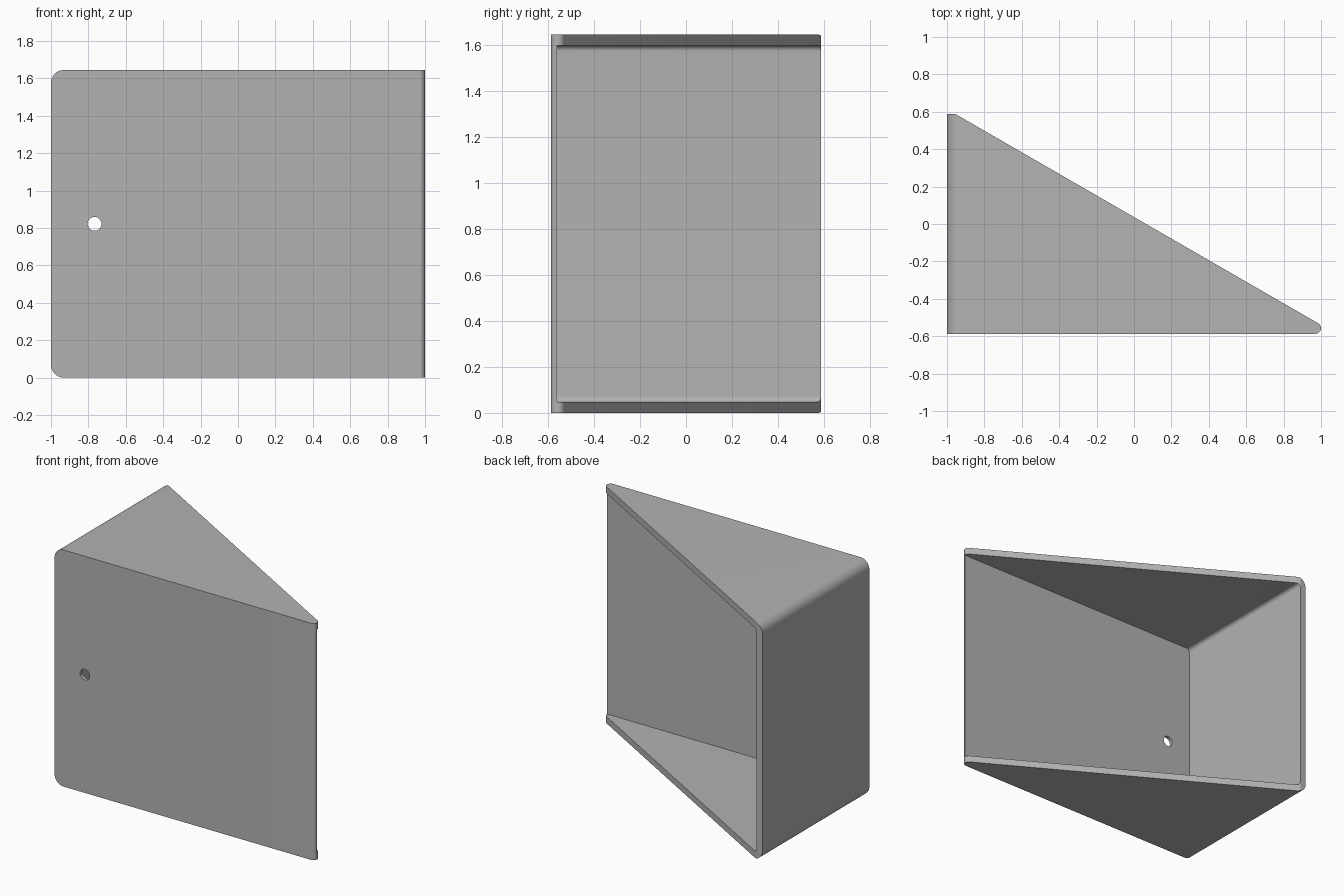
import bpy, bmesh, math
from mathutils import Vector

default = bpy.data.objects.get("Cube")
if default:
    bpy.data.objects.remove(default, do_unlink=True)

HEIGHT = 1.645
HALF_DEPTH = 0.587
WALL = 0.047
FRONT_WALL = 0.025

grey = bpy.data.materials.new("light grey")
grey.use_nodes = True
colour = (0.45, 0.45, 0.45, 1)
grey.diffuse_color = colour
grey.node_tree.nodes["Principled BSDF"].inputs["Base Color"].default_value = colour


def arc(cx, cy, radius, start, end, steps=12):
    """Points along an arc, angles in degrees."""
    angles = [math.radians(start + (end - start) * i / steps) for i in range(steps + 1)]
    return [(cx + radius * math.cos(a), cy + radius * math.sin(a)) for a in angles]


def prism(name, points, offset):
    """Extrude a closed loop of 3D points along an offset."""
    bm = bmesh.new()
    face = bm.faces.new([bm.verts.new(p) for p in points])
    grown = bmesh.ops.extrude_face_region(bm, geom=[face])
    bmesh.ops.translate(bm, vec=Vector(offset),
                        verts=[g for g in grown["geom"] if isinstance(g, bmesh.types.BMVert)])
    bmesh.ops.recalc_face_normals(bm, faces=bm.faces)
    mesh = bpy.data.meshes.new(name)
    bm.to_mesh(mesh)
    bm.free()
    mesh.materials.append(grey)
    obj = bpy.data.objects.new(name, mesh)
    bpy.context.collection.objects.link(obj)
    return obj


def channel(name, left, low, high, radius, y0, y1):
    """Block along y with its two left corners rounded."""
    loop = arc(left + radius, high - radius, radius, 90, 180)
    loop += arc(left + radius, low + radius, radius, 180, 270)
    loop += [(1.2, low), (1.2, high)]
    return prism(name, [(x, y0, z) for x, z in loop], (0, y1 - y0, 0))


def combine(target, tool, operation):
    """Apply a boolean and discard the tool."""
    tool.hide_render = True
    mod = target.modifiers.new(operation, 'BOOLEAN')
    mod.operation = operation
    mod.solver = 'EXACT'
    mod.object = tool
    bpy.ops.object.select_all(action='DESELECT')
    target.select_set(True)
    bpy.context.view_layer.objects.active = target
    bpy.ops.object.modifier_apply(modifier=mod.name)
    bpy.data.objects.remove(tool, do_unlink=True)


# Outer block with rounded left edges
shell = channel("wedge_shell", -1, 0, HEIGHT, 0.07, -0.8, 0.8)

# Wedge plan with a rounded tip
plan = [(-1.1, HALF_DEPTH), (-1.1, -HALF_DEPTH)]
plan += arc(0.97, -HALF_DEPTH + 0.03, 0.03, -90, 60)
plan += [(-0.953, HALF_DEPTH)]
combine(shell, prism("plan_cutter", [(x, y, -0.2) for x, y in plan], (0, 0, 2.2)), 'INTERSECT')

# Open cavity behind the front wall
cavity = channel("cavity_cutter", WALL - 1, WALL, HEIGHT - WALL, 0.025,
                 FRONT_WALL - HALF_DEPTH, 0.9)
combine(shell, cavity, 'DIFFERENCE')

# Round hole through the front wall
ring = arc(-0.767, HEIGHT / 2, 0.037, 0, 360, 32)[:-1]
hole = prism("hole_cutter", [(x, -0.7, z) for x, z in ring], (0, 0.3, 0))
combine(shell, hole, 'DIFFERENCE')

bpy.ops.object.shade_smooth_by_angle(angle=math.radians(28))
